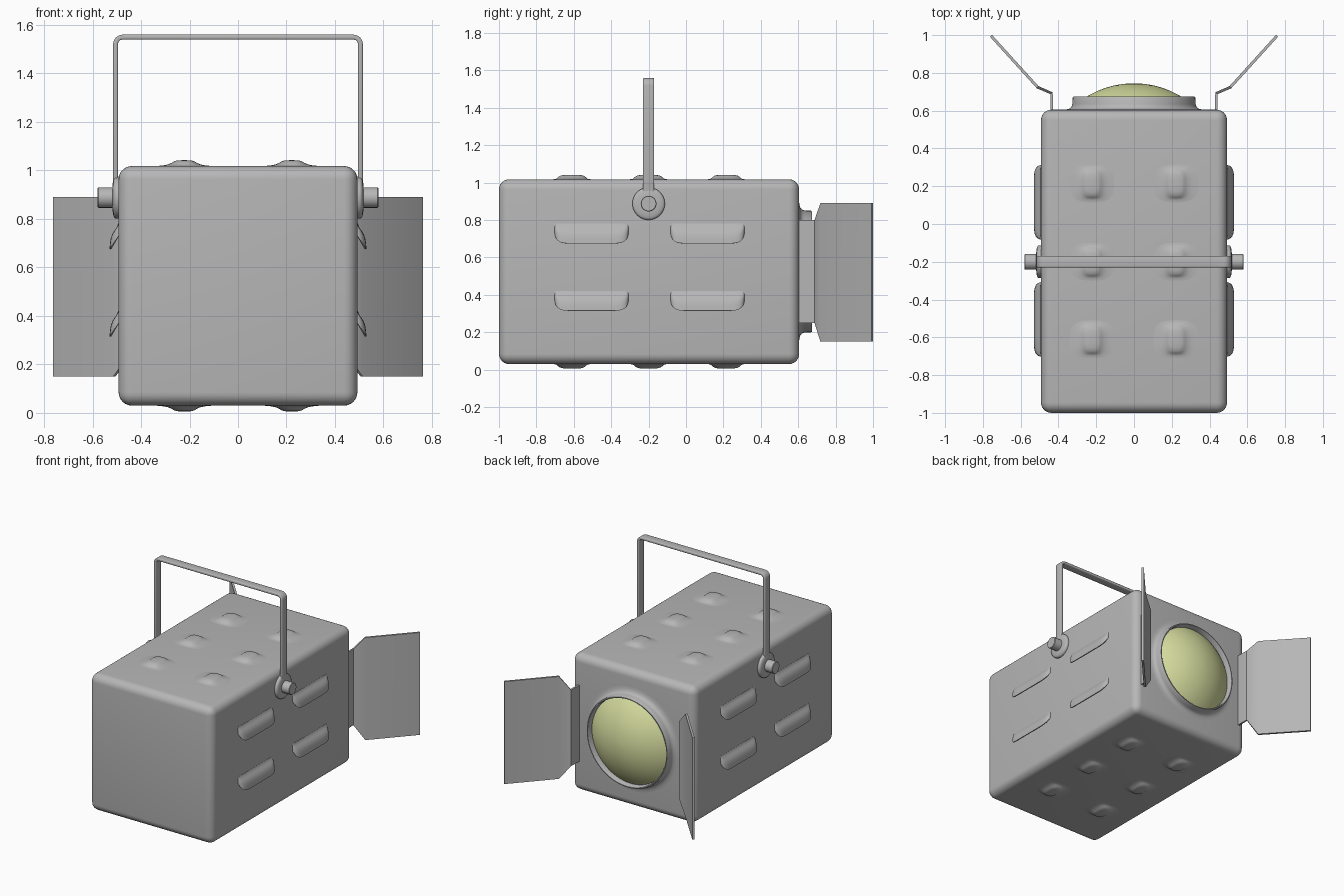
import bpy, bmesh
from math import sin, cos, pi, sqrt, radians, copysign

if "Cube" in bpy.data.objects:
    bpy.data.objects.remove(bpy.data.objects["Cube"])


def material(name, rgb):
    m = bpy.data.materials.new(name)
    m.diffuse_color = (*rgb, 1)
    m.use_nodes = True
    m.node_tree.nodes["Principled BSDF"].inputs["Base Color"].default_value = m.diffuse_color
    return m


METAL = material("dark_grey_metal", (0.47, 0.47, 0.47))
GLASS = material("pale_yellow_glass", (0.68, 0.73, 0.35))


def finish(name, bm, mirror=False, thick=0, bevel=0, segs=3, mat=METAL):
    bmesh.ops.recalc_face_normals(bm, faces=bm.faces)
    me = bpy.data.meshes.new(name)
    bm.to_mesh(me)
    bm.free()
    me.materials.append(mat)
    ob = bpy.data.objects.new(name, me)
    bpy.context.collection.objects.link(ob)
    bpy.ops.object.select_all(action='DESELECT')
    ob.select_set(True)
    bpy.context.view_layer.objects.active = ob
    if thick:
        m = ob.modifiers.new("Thickness", 'SOLIDIFY')
        m.thickness, m.offset = thick, 0
    if bevel:
        m = ob.modifiers.new("Bevel", 'BEVEL')
        m.width, m.segments = bevel, segs
    if mirror:
        m = ob.modifiers.new("Mirror", 'MIRROR')
        m.use_mirror_merge = False
    for m in list(ob.modifiers):
        bpy.ops.object.modifier_apply(modifier=m.name)
    bpy.ops.object.shade_smooth_by_angle(angle=radians(40))
    return ob


def loft(rings, closed=True, caps=True):
    """Skin a list of point rings into a mesh."""
    bm = bmesh.new()
    vs = [[bm.verts.new(p) for p in r] for r in rings]
    n = len(rings[0])
    for a, b in zip(vs, vs[1:]):
        for i in range(n if closed else n - 1):
            j = (i + 1) % n
            bm.faces.new((a[i], a[j], b[j], b[i]))
    if caps:
        bm.faces.new(vs[0])
        bm.faces.new(vs[-1])
    return bm


def lathe(profile, point, n=48):
    """Revolve (radius, depth) pairs; point() places depth, u, v in space."""
    return loft([[point(d, r * cos(2 * pi * i / n), r * sin(2 * pi * i / n))
                  for i in range(n)] for r, d in profile])


# Housing box with soft edges
bm = bmesh.new()
bmesh.ops.create_cube(bm, size=1)
for v in bm.verts:
    v.co = (v.co.x * 0.985, v.co.y * 1.605 - 0.1975, v.co.z * 0.988 + 0.524)
finish("housing", bm, bevel=0.055, segs=6)

# Pressed dimples on the top and underside, blending into the sheet
def soft_rect(hx, hy, n=32):
    sq = lambda c: copysign(abs(c) ** 0.7, c)
    return [(hx * sq(cos(2 * pi * i / n)), hy * sq(sin(2 * pi * i / n))) for i in range(n)]

steps = [(.125, .105, -.0005), (.105, .092, .001), (.085, .084, .003), (.066, .078, .007),
         (.052, .072, .013), (.043, .062, .019), (.031, .045, .023), (.01, .015, .024)]
for place, z0, s in (("top", 1.018, 1), ("bottom", 0.03, -1)):
    for k, y0 in enumerate((-0.61, -0.2, 0.215)):
        finish(f"{place}_bump_{k + 1}", loft(
            [[(0.222 + x, y0 + y, z0 + s * h) for x, y in soft_rect(hx, hy)]
             for hx, hy, h in steps]), mirror=True)

# Vent hoods on both sides, blending in at the top and open at the bottom
hood = [(-.04, .105), (.06, .094), (.2, .085), (.45, .073), (.68, .060),
        (.84, .045), (.94, .025), (1, 0)]

def vent(y0, lip):
    rows = []
    for i in range(33):
        t = -cos(pi * i / 32)
        s = sqrt(max(0, 1 - abs(t) ** 10))
        rise = 0.06 * (1 - s)
        rows.append([(0.4925 + 0.034 * out * s - 0.004 * (1 - s), y0 + 0.194 * t,
                      lip + rise + up * (1 - rise / 0.105)) for out, up in hood])
    return loft(rows, closed=False, caps=False)

for i, y0 in enumerate((-0.505, 0.115)):
    for j, lip in enumerate((0.315, 0.675)):
        finish(f"vent_hood_{i * 2 + j + 1}", vent(y0, lip), mirror=True, thick=0.007)

# Lens collar and domed lens
ring_at = lambda d, u, v: (u, d, 0.525 + v)
finish("lens_collar", lathe([(.385, .604), (.36, .606), (.342, .611), (.331, .62), (.326, .635),
                             (.325, .668), (.321, .674), (.315, .674), (.311, .668),
                             (.309, .607)], ring_at, 64))
R = 0.48
dome = [(r, 0.745 - R + sqrt(R * R - r * r)) for r in (.31, .29, .26, .23, .19, .15, .11, .07, .03, .005)]
finish("lens", lathe([(.31, .6)] + dome, ring_at, 64), mat=GLASS)

# Barn doors: bent sheet, narrow at the hinge and wide outside
bm = loft([[(x, y, z0), (x, y, z1)] for x, y, z0, z1 in (
    (.436, .59, .25, .80), (.436, .692, .25, .80),
    (.51, .724, .15, .89), (.757, .996, .15, .89))], closed=False, caps=False)
finish("barn_door", bm, mirror=True, thick=0.015)

# Carrying yoke: flat bar bent over the top
def bar(x, z, dx, dz):
    o, i = (x + .04 * dx, z + .04 * dz), (x + .02 * dx, z + .02 * dz)
    return [(o[0], -.23, o[1]), (o[0], -.17, o[1]), (i[0], -.17, i[1]), (i[0], -.23, i[1])]

half = [bar(.475, .86, 1, 0)] + [bar(.475, 1.52, cos(a * pi / 12), sin(a * pi / 12)) for a in range(7)]
other = [[(-x, y, z) for x, y, z in r] for r in reversed(half)]
finish("yoke", loft(half + other), bevel=0.006, segs=3)

# Pivot plates and knobs
pivot_at = lambda d, u, v: (d, -0.2 + u, 0.888 + v)
finish("yoke_pivot_plate", lathe([(.087, .485), (.087, .503), (.084, .509), (.077, .513),
                                  (.065, .516), (.045, .518)], pivot_at), mirror=True)
finish("pivot_knob", lathe([(.042, .5), (.042, .576), (.039, .579)], pivot_at), mirror=True)
